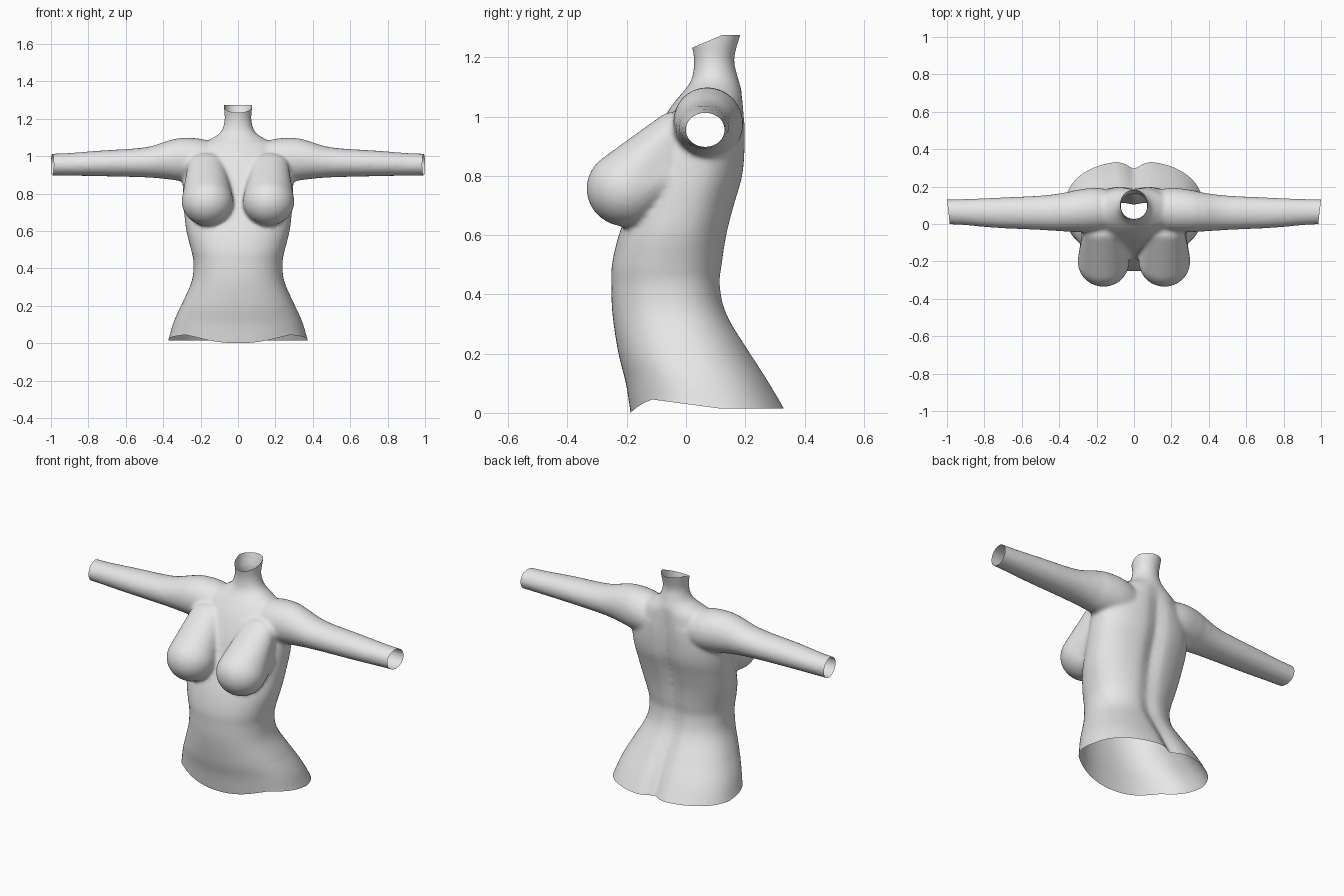
import bpy, bmesh, math
from mathutils import Vector

if "Cube" in bpy.data.objects:
    bpy.data.objects.remove(bpy.data.objects["Cube"])

grey = bpy.data.materials.new("plain grey")
grey.diffuse_color = (0.8, 0.8, 0.8, 1)
grey.use_nodes = True
grey.node_tree.nodes["Principled BSDF"].inputs["Base Color"].default_value = grey.diffuse_color

bm = bmesh.new()
SIDES = 64


def smooth_rows(rows, steps=6):
    """Catmull-Rom interpolation between the given sections."""
    out = []
    for i in range(len(rows) - 1):
        a, b = rows[max(i - 1, 0)], rows[i]
        c, d = rows[i + 1], rows[min(i + 2, len(rows) - 1)]
        for k in range(steps):
            t = k / steps
            out.append([0.5 * (2 * q + (r - p) * t + (2 * p - 5 * q + 4 * r - s) * t * t
                               + (3 * q - p - 3 * r + s) * t ** 3)
                        for p, q, r, s in zip(a, b, c, d)])
    return out + [list(rows[-1])]


def loft(rows, section):
    """Closed skin through a series of sections."""
    rings = []
    for row in smooth_rows(rows):
        rings.append([bm.verts.new(section(row, 2 * math.pi * k / SIDES)) for k in range(SIDES)])
    for a, b in zip(rings, rings[1:]):
        for k in range(SIDES):
            n = (k + 1) % SIDES
            bm.faces.new((a[k], a[n], b[n], b[k]))
    bm.faces.new(rings[0][::-1])
    bm.faces.new(rings[-1])


def power(v, e):
    return math.copysign(abs(v) ** e, v)


def torso_section(row, a):
    z, w, front, mid, back, groove = row
    e = 0.88 if z < 1.0 else 1.0
    x = w * power(math.cos(a), e)
    s = power(math.sin(a), e)
    y = mid + s * ((back - mid) if s > 0 else (mid - front))
    if s > 0:                                   # spine furrow
        y -= groove * math.exp(-(x / 0.045) ** 2)
    return x, y, z


# Trunk and neck: height, half width, front, middle, back, furrow depth
trunk = [
    (-0.06, .392, -.175, .08, .365, .045), (0.0, .372, -.187, .08, .337, .045),
    (0.1, .345, -.203, .05, .283, .04), (0.2, .305, -.228, .01, .223, .03),
    (0.33, .248, -.248, -.04, .145, .022), (0.43, .238, -.252, -.05, .121, .018),
    (0.5, .251, -.25, -.05, .127, .018), (0.6, .276, -.227, -.03, .142, .022),
    (0.7, .288, -.19, 0, .167, .027), (0.8, .295, -.155, .03, .195, .025),
    (0.9, .29, -.12, .05, .203, .02), (1.0, .245, -.072, .06, .202, .015),
    (1.06, .2, -.03, .07, .196, .008), (1.095, .14, 0, .08, .186, 0),
    (1.13, .092, .02, .09, .176, 0), (1.19, .072, .027, .095, .163, 0),
    (1.25, .075, .017, .1, .176, 0), (1.32, .079, .008, .1, .2, 0)]
loft(trunk, torso_section)

# Arms: distance out, centre y, centre z, half depth, half height
arm = [
    (.08, .075, .96, .10, .10), (.2, .075, .975, .118, .118), (.3, .07, .982, .113, .116),
    (.37, .064, .98, .104, .104), (.5, .06, .967, .092, .08), (.75, .06, .961, .08, .068),
    (.92, .064, .956, .069, .06), (1.06, .066, .955, .065, .057)]


def ball_points(centre, radii, count=700):
    """Evenly spread points on an ellipsoid."""
    for i in range(count):
        h = 1 - 2 * (i + 0.5) / count
        r, a = math.sqrt(1 - h * h), i * 2.399963
        d = (r * math.cos(a), r * math.sin(a), h)
        yield Vector([c + q * k for c, q, k in zip(centre, radii, d)])


def hull(balls):
    """Add the closed skin stretched around several ellipsoids."""
    part = bmesh.new()
    for centre, radii in balls:
        for p in ball_points(centre, radii):
            part.verts.new(p)
    bmesh.ops.convex_hull(part, input=part.verts[:])
    loose = [v for v in part.verts if not v.link_faces]
    bmesh.ops.delete(part, geom=loose, context='VERTS')
    temp = bpy.data.meshes.new("bust")
    part.to_mesh(temp)
    part.free()
    bm.from_mesh(temp)
    bpy.data.meshes.remove(temp)


for s in (1, -1):
    loft(arm, lambda r, a: (s * r[0], r[1] + r[3] * math.cos(a), r[2] + r[4] * math.sin(a)))
    # Bust: rounded lower form tapering up to the chest
    hull([((s * .163, -.2, .757), (.138, .136, .129)),
          ((s * .17, -.05, .945), (.10, .06, .07)),
          ((s * .17, -.06, .80), (.11, .06, .08))])

bmesh.ops.recalc_face_normals(bm, faces=bm.faces[:])
mesh = bpy.data.meshes.new("torso")
bm.to_mesh(mesh)
bm.free()
torso = bpy.data.objects.new("torso", mesh)
bpy.context.collection.objects.link(torso)
bpy.context.view_layer.objects.active = torso
torso.select_set(True)

# Fuse into one skin and soften the joins
fuse = torso.modifiers.new("fuse", 'REMESH')
fuse.mode = 'VOXEL'
fuse.voxel_size = 0.011
soften = torso.modifiers.new("soften", 'SMOOTH')
soften.factor = 0.5
soften.iterations = 7
for name in ("fuse", "soften"):
    bpy.ops.object.modifier_apply(modifier=name)

# Open the neck, wrists and hips
bm = bmesh.new()
bm.from_mesh(torso.data)
cuts = [((0, 0, 0), (0, 0, -1)), ((0, 0, 1.275), (0, 0, 1)),
        ((0, .015, 1.23), (0, -.42, 1)),
        ((1, .13, .95), (1, -.115, 0)), ((-1, .13, .95), (-1, -.115, 0))]
for point, normal in cuts:
    bmesh.ops.bisect_plane(bm, geom=bm.verts[:] + bm.edges[:] + bm.faces[:], dist=1e-5,
                           plane_co=Vector(point), plane_no=Vector(normal).normalized(),
                           clear_outer=True)

# Wavy hip hem, raised at the front corners
for v in bm.verts:
    x, y, z = v.co
    if z < 0.2:
        t = min(max((y + .15) / .27, 0), 1)
        side = min(abs(x) / .28, 1) ** 2 if y < .1 else 1
        v.co.z += (.05 - .036 * t) * side * (1 - z / .2)

bm.to_mesh(torso.data)
bm.free()
torso.data.materials.clear()
torso.data.materials.append(grey)
bpy.ops.object.shade_smooth_by_angle(angle=math.radians(60))
